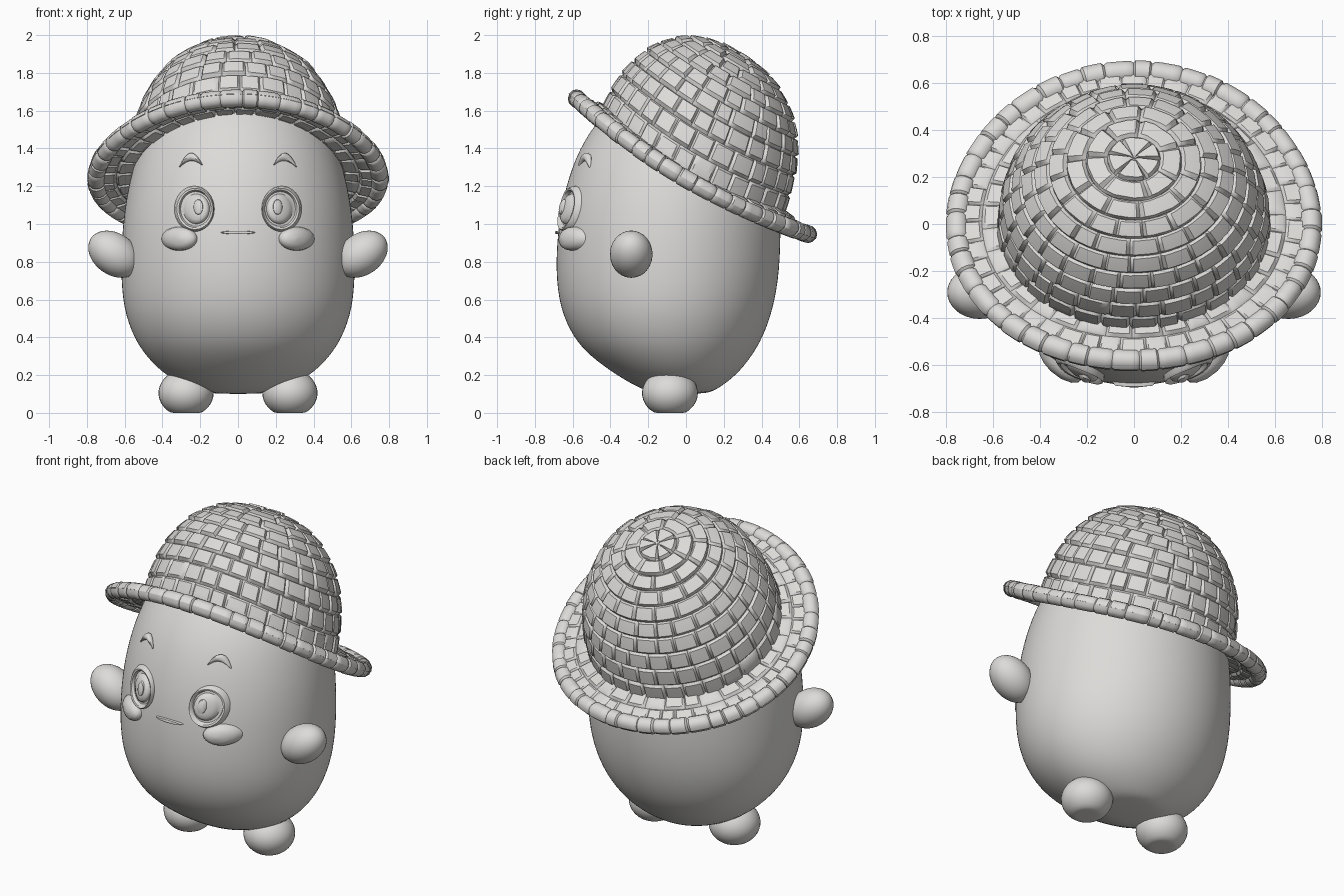
import bpy, bmesh, math, random
from math import sin, cos, pi, tau
from mathutils import Vector

random.seed(4)
if "Cube" in bpy.data.objects:
    bpy.data.objects.remove(bpy.data.objects["Cube"])

clay = bpy.data.materials.new("light_grey_clay")
clay.use_nodes = True
GREY = (0.72, 0.71, 0.69, 1)
clay.diffuse_color = GREY
clay.node_tree.nodes["Principled BSDF"].inputs["Base Color"].default_value = GREY


def finish(bm, name, smooth=True):
    mesh = bpy.data.meshes.new(name)
    bm.to_mesh(mesh)
    bm.free()
    ob = bpy.data.objects.new(name, mesh)
    bpy.context.collection.objects.link(ob)
    mesh.materials.append(clay)
    for p in mesh.polygons:
        p.use_smooth = smooth
    return ob


def skin(bm, rings, close=True):
    """Join rows of points with quads, optionally wrapping around each row."""
    rows = [[bm.verts.new(p) for p in ring] for ring in rings]
    n = len(rows[0])
    for a, b in zip(rows, rows[1:]):
        for i in range(n if close else n - 1):
            j = (i + 1) % n
            bm.faces.new((a[i], a[j], b[j], b[i]))
    return rows


# Body: egg from elliptical sections (height, half width, front, back)
SECTIONS = [
    (.10, .14, -.14, .10), (.12, .24, -.23, .16), (.20, .39, -.37, .27),
    (.30, .49, -.51, .35), (.40, .555, -.60, .41), (.55, .61, -.67, .465),
    (.75, .625, -.695, .50), (1.0, .615, -.68, .505), (1.2, .585, -.64, .50),
    (1.4, .53, -.57, .48), (1.57, .45, -.455, .45), (1.72, .33, -.31, .38),
    (1.83, .18, -.14, .22)]


def front_y(x, z):
    """Depth of the body's front surface."""
    for a, b in zip(SECTIONS, SECTIONS[1:]):
        if a[0] <= z <= b[0]:
            f = (z - a[0]) / (b[0] - a[0])
            w, y0, y1 = (a[k] + (b[k] - a[k]) * f for k in (1, 2, 3))
            return (y0 + y1) / 2 - (y1 - y0) / 2 * math.sqrt(max(0, 1 - (x / w) ** 2))


bm = bmesh.new()
rows = skin(bm, [[(w * cos(tau * i / 32), (f + b) / 2 + (b - f) / 2 * sin(tau * i / 32), z)
                  for i in range(32)] for z, w, f, b in SECTIONS])
bm.faces.new(rows[0][::-1])
bm.faces.new(rows[-1])
body = finish(bm, "body")
body.modifiers.new("round", 'SUBSURF').levels = 2
body.modifiers["round"].render_levels = 2


# Arms and feet
def ball(name, centre, radii, tilt=0, floor=False):
    bm = bmesh.new()
    bmesh.ops.create_uvsphere(bm, u_segments=32, v_segments=20, radius=1)
    for v in bm.verts:
        x, y, z = (c * r for c, r in zip(v.co, radii))
        v.co = Vector((x * cos(tilt) - z * sin(tilt), y, x * sin(tilt) + z * cos(tilt))) + Vector(centre)
        if floor:
            v.co.z = max(0, v.co.z)
    return finish(bm, name)


# Raised face details: elliptical domes that follow the body's front
def relief(name, x, z, w, h, steps, shift=0):
    bm = bmesh.new()
    rings = []
    for r, lift in steps:
        ring = []
        for i in range(32):
            a = tau * i / 32
            px = x + shift * (1 - r) + w * r * cos(a)
            pz = z + h * r * sin(a)
            ring.append((px, front_y(px, pz) - lift, pz))
        rings.append(ring)
    rows = skin(bm, rings)
    bm.faces.new(rows[-1])
    return finish(bm, name)


EYE = [(1.05, -.02), (1, .012), (.93, .022), (.85, .018), (.78, -.002), (.68, -.002),
       (.62, .012), (.5, .022), (.3, .028), (.05, .03)]
DOME = [(1.05, -.02), (.97, .012), (.8, .032), (.5, .046), (.05, .052)]

for side, s in (("left", 1), ("right", -1)):
    ball(side + "_arm", (.655 * s, -.29, .84), (.15, .113, .11), .62 * s)
    ball(side + "_foot", (.275 * s, -.085, .105), (.146, .148, .125), floor=True)
    relief(side + "_eye", .23 * s, 1.08, .103, .117, EYE, -.03 * s)
    relief(side + "_pupil", .21 * s, 1.09, .026, .042, [(1, .02), (.9, .036), (.5, .042), (.05, .043)])
    relief(side + "_cheek", .31 * s, .922, .093, .062, DOME)
    # Eyebrow: tapered arch
    bm = bmesh.new()
    rings = []
    for k in range(13):
        t = k / 12
        px, pz = s * (.31 - .12 * t), 1.28 + .075 * sin(pi * (.1 + .75 * t))
        thick = .004 + .018 * sin(pi * t)
        rings.append([(px + .3 * thick * cos(a), front_y(px, pz) + thick * cos(a), pz + thick * sin(a))
                      for a in (tau * i / 10 for i in range(10))])
    skin(bm, rings)
    bmesh.ops.holes_fill(bm, edges=bm.edges)
    bmesh.ops.recalc_face_normals(bm, faces=bm.faces)
    finish(bm, side + "_eyebrow")

relief("mouth", 0, .955, .09, .009, [(1.05, -.01), (.9, .008), (.05, .012)])


# Hat surfaces in the hat's own tilted frame: (angle, v, lift) -> point
def sag(a):
    return .075 * cos(a) ** 2


def crown(a, v, lift):
    t = v * pi / 2
    r, h = max(0, cos(t)) ** .87, sin(t) ** .87
    k = 1 + lift
    return Vector((.57 * k * r * cos(a), .55 * k * r * sin(a) - .08 * h - .01,
                   .64 * k * h - sag(a) * (1 - h)))


def brim(a, v, n):
    return Vector(((.54 + .21 * v) * cos(a), (.52 + .19 * v) * sin(a), n + .03 * (1 - v) - sag(a)))


def brim_top(a, v, lift):
    return brim(a, v, .016 + lift)


def brim_under(a, v, lift):
    return brim(a, v, -.016 - lift)


def rim(a, v, lift):
    r = .041 + lift
    c = r * cos(tau * v)
    return brim(a, 1, r * sin(tau * v)) + Vector((c * cos(a), c * sin(a), 0))


def bricks(bm, surface, v0, v1, count, lift, wrap=False, jitter=.3):
    """One ring of pillowed bricks with sunken joints."""
    start = random.random()
    cuts = [start + i + random.uniform(-jitter, jitter) / 2 for i in range(count)]
    cuts.append(cuts[0] + count)
    us = (0, .1, .3, .7, .9, 1)
    vs = [i / 12 for i in range(13)] if wrap else (0, .12, .5, .88, 1)
    for c0, c1 in zip(cuts, cuts[1:]):
        top = lift * random.uniform(.65, 1.3)
        grid = []
        for f in vs:
            row = []
            for u in us:
                edge = u in (0, 1) or (not wrap and f in (0, 1))
                up = -.4 * lift if edge else top * (1.15 - .4 * f)
                row.append(surface(tau * (c0 + (c1 - c0) * u) / count, v0 + (v1 - v0) * f, up))
            grid.append(row)
        skin(bm, grid, close=False)


def hat_part(bm, name):
    bmesh.ops.remove_doubles(bm, verts=bm.verts, dist=.0004)
    ob = finish(bm, name)
    ob.location = (0, .033, 1.305)
    ob.rotation_euler.x = math.radians(-30.4)
    return ob


# Crown: staggered brick courses over a lining
bm = bmesh.new()
COURSES = 10
for k in range(COURSES):
    middle = (k + .5) / COURSES
    bricks(bm, crown, k / COURSES, (k + 1) / COURSES, max(6, round(30 * cos(middle * pi / 2))), .02)
skin(bm, [[crown(tau * i / 48, v / 12, -.022) for i in range(48)] for v in range(13)])
hat_part(bm, "hat_crown")

# Brim: two courses above, two below, over a thin core
bm = bmesh.new()
for v0, v1, n in ((1, .5, 46), (.5, 0, 34)):
    bricks(bm, brim_top, v0, v1, n, .008)
    bricks(bm, brim_under, v1, v0, n, .01)
skin(bm, [[brim_top(tau * i / 64, v, -.008) for i in range(64)] for v in (1, 0)])
skin(bm, [[brim_under(tau * i / 64, v, -.008) for i in range(64)] for v in (0, 1)])
hat_part(bm, "hat_brim")

# Rim: rounded bricks around the edge
bm = bmesh.new()
bricks(bm, rim, 0, 1, 46, .006, wrap=True)
hat_part(bm, "hat_rim")

for ob in bpy.context.scene.objects:
    if ob.type == 'MESH' and not ob.name.startswith("body"):
        ob.select_set(True)
        bpy.context.view_layer.objects.active = ob
bpy.ops.object.shade_smooth_by_angle(angle=math.radians(40))
